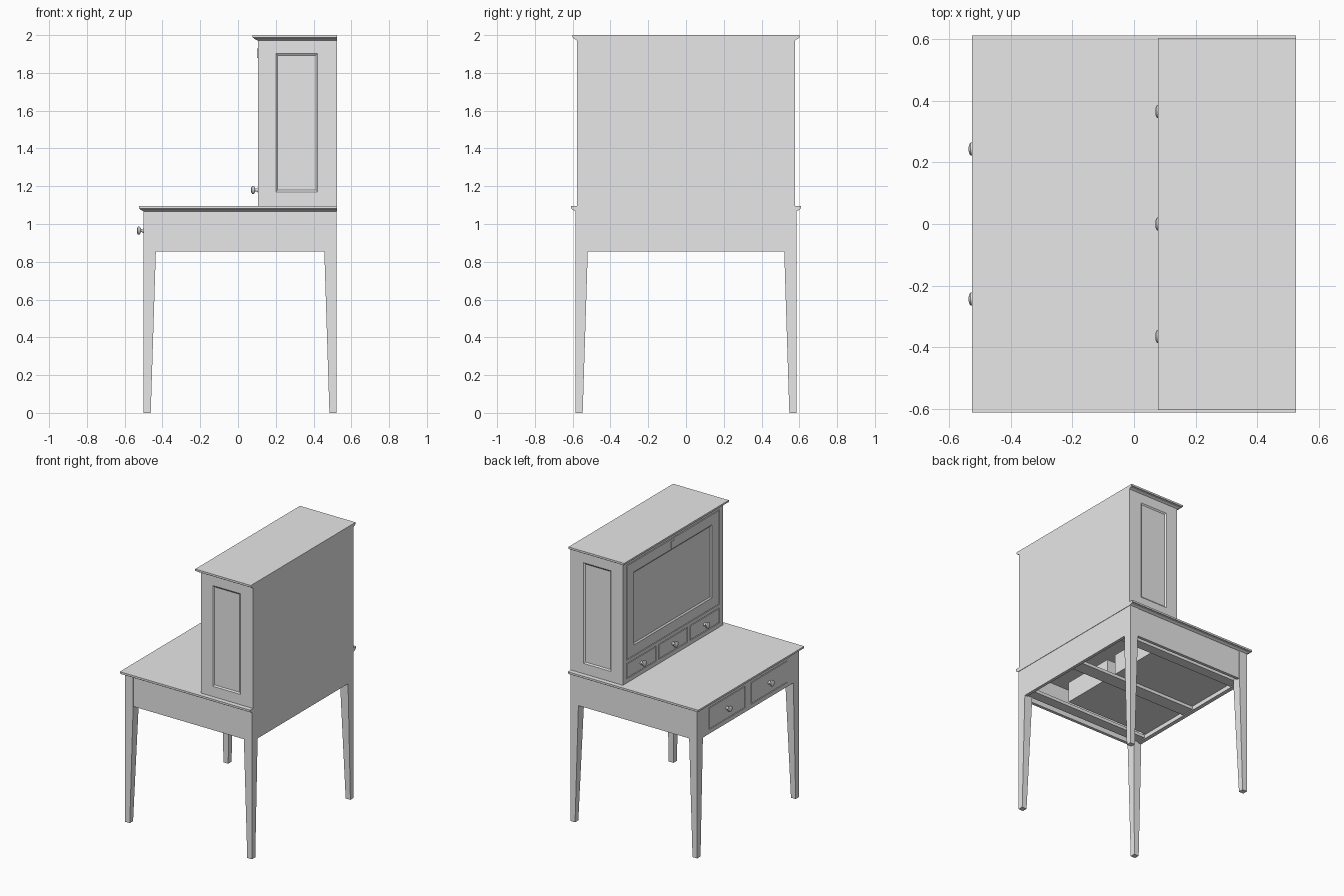
import bpy, bmesh, math

cube = bpy.data.objects.get("Cube")
if cube:
    bpy.data.objects.remove(cube, do_unlink=True)

GREY = (0.8, 0.8, 0.8, 1.0)
mat = bpy.data.materials.new("plain grey")
mat.use_nodes = True
mat.diffuse_color = GREY
bsdf = next(n for n in mat.node_tree.nodes if n.type == 'BSDF_PRINCIPLED')
bsdf.inputs["Base Color"].default_value = GREY


def skin(name, loops):
    """Closed mesh through a list of equal-length point loops, capped at both ends."""
    bm = bmesh.new()
    rings = [[bm.verts.new(p) for p in loop] for loop in loops]
    n = len(rings[0])
    for a, b in zip(rings, rings[1:]):
        for i in range(n):
            j = (i + 1) % n
            bm.faces.new((a[i], a[j], b[j], b[i]))
    bm.faces.new(rings[0])
    bm.faces.new(rings[-1])
    bmesh.ops.recalc_face_normals(bm, faces=bm.faces)
    mesh = bpy.data.meshes.new(name)
    bm.to_mesh(mesh)
    bm.free()
    mesh.materials.append(mat)
    obj = bpy.data.objects.new(name, mesh)
    bpy.context.collection.objects.link(obj)
    return obj


def loft(name, axis, rings):
    """Rectangles (a0, a1, b0, b1) stacked at position c along the axis."""
    place = {'x': lambda a, b, c: (c, a, b),
             'y': lambda a, b, c: (a, c, b),
             'z': lambda a, b, c: (a, b, c)}[axis]
    return skin(name, [[place(a, b, c) for a, b in
                        ((a0, b0), (a1, b0), (a1, b1), (a0, b1))]
                       for a0, a1, b0, b1, c in rings])


def box(name, x0, x1, y0, y1, z0, z1):
    return loft(name, 'z', [(x0, x1, y0, y1, z0), (x0, x1, y0, y1, z1)])


def knob(name, x, y, z):
    """Turned knob pointing to -x from the face at x."""
    profile = [(0.0, .013), (.004, .009), (.014, .008), (.019, .019),
               (.024, .022), (.030, .021), (.035, .012), (.036, .003)]
    turns = [2 * math.pi * i / 20 for i in range(20)]
    obj = skin(name, [[(x - d, y + r * math.cos(t), z + r * math.sin(t)) for t in turns]
                      for d, r in profile])
    bpy.context.view_layer.objects.active = obj
    obj.select_set(True)
    bpy.ops.object.shade_smooth_by_angle(angle=math.radians(40))
    obj.select_set(False)


def moulded_top(name, x0, y1, z1, lip):
    """Board with a moulded underside on three sides and a flush back."""
    steps = [(lip, z1 - .028), (lip * .7, z1 - .024), (lip * .3, z1 - .019),
             (lip * .25, z1 - .015), (0, z1 - .013), (0, z1)]
    loft(name, 'z', [(x0 + i, BACK, -y1 + i, y1 - i, z) for i, z in steps])


BACK = .525
FRONT = -.50
SIDES = ((1, "left"), (-1, "right"))

# Tapered legs
for s, side in SIDES:
    for x, inward, end in ((FRONT, 1, "front"), (BACK - .003, -1, "back")):
        rings = []
        for w, z in ((.038, 0), (.065, .855), (.065, 1.068)):
            xs = sorted((x, x + inward * w))
            ys = sorted((s * .585, s * (.585 - w)))
            rings.append((*xs, *ys, z))
        loft(f"{side}_{end}_leg", 'z', rings)

# Table aprons, rails and top
for s, side in SIDES:
    ys = sorted((s * .56, s * .582))
    box(f"{side}_apron", -.44, .46, *ys, .855, 1.068)
    ys = sorted((s * .45, s * .525))
    box(f"{side}_front_stile", FRONT, -.47, *ys, .885, 1.045)
    box(f"{side}_drawer_runner", -.47, .50, *ys, .862, .885)
box("back_apron", .50, BACK - .003, -.53, .53, .855, 1.068)
box("front_bottom_rail", FRONT, -.47, -.525, .525, .855, .885)
box("front_top_rail", FRONT, -.47, -.525, .525, 1.045, 1.068)
box("front_middle_stile", FRONT, -.47, -.035, .035, .885, 1.045)
box("middle_drawer_runner", -.47, .50, -.05, .05, .862, .885)
moulded_top("table_top", -.525, .61, 1.095, .025)

# Table drawers
for s, side in SIDES:
    ys = sorted((s * .04, s * .445))
    box(f"{side}_table_drawer", FRONT, .2, *ys, .89, 1.04)
    knob(f"{side}_table_knob", FRONT, s * .243, .965)

# Cabinet sides with recessed panels
CAB = .105
for s, side in SIDES:
    loft(f"cabinet_{side}_side", 'y',
         [(CAB, BACK, 1.093, 1.975, s * .56),
          (CAB, BACK, 1.093, 1.975, s * .576),
          (.2, .422, 1.17, 1.903, s * .576),
          (.21, .412, 1.18, 1.893, s * .569)])
    ys = sorted((s * .535, s * .56))
    box(f"cabinet_{side}_stile", CAB, CAB + .03, *ys, 1.093, 1.975)
    ys = sorted((s * .166, s * .194))
    box(f"cabinet_{side}_divider", CAB, .4, *ys, 1.12, 1.24)

# Cabinet back and front rails
box("cabinet_back", BACK - .015, BACK, -.56, .56, 1.093, 1.975)
for name, z0, z1 in (("bottom", 1.093, 1.125), ("middle", 1.235, 1.26), ("top", 1.95, 1.975)):
    box(f"cabinet_{name}_rail", CAB, .5, -.535, .535, z0, z1)
moulded_top("cabinet_crown", .077, .602, 2.0, .025)

# Small cabinet drawers
for name, y, half in (("left", .3645, .1655), ("middle", 0, .161), ("right", -.3645, .1655)):
    box(f"{name}_cabinet_drawer", CAB, .4, y - half, y + half, 1.13, 1.23)
    knob(f"{name}_cabinet_knob", CAB, y, 1.18)

# Wide cabinet door with a recessed panel and lock plate
loft("cabinet_door", 'x',
     [(-.53, .53, 1.265, 1.945, CAB + .025),
      (-.53, .53, 1.265, 1.945, CAB),
      (-.45, .45, 1.34, 1.872, CAB),
      (-.44, .44, 1.35, 1.862, CAB + .008)])
box("lock_plate", CAB - .004, CAB, -.02, .02, 1.88, 1.93)
